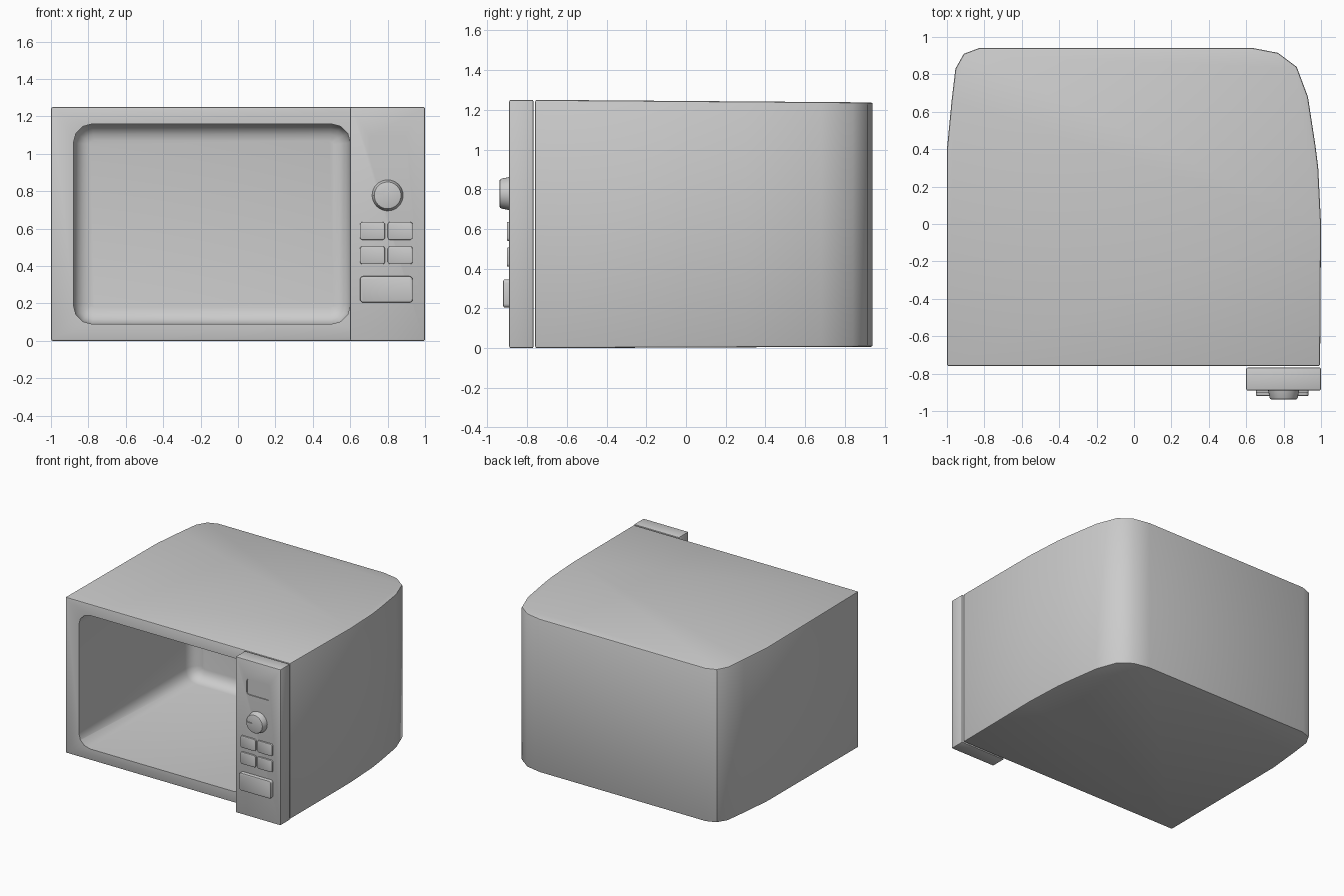
import bpy, bmesh, math

if "Cube" in bpy.data.objects:
    bpy.data.objects.remove(bpy.data.objects["Cube"])


def add_object(name, bm):
    bmesh.ops.recalc_face_normals(bm, faces=bm.faces)
    mesh = bpy.data.meshes.new(name)
    bm.to_mesh(mesh)
    bm.free()
    obj = bpy.data.objects.new(name, mesh)
    bpy.context.collection.objects.link(obj)
    return obj


def activate(obj):
    bpy.ops.object.select_all(action='DESELECT')
    obj.select_set(True)
    bpy.context.view_layer.objects.active = obj


def smooth(obj, angle=35):
    activate(obj)
    bpy.ops.object.shade_smooth_by_angle(angle=math.radians(angle))


def cut(obj, cutter):
    mod = obj.modifiers.new("cut", 'BOOLEAN')
    mod.operation, mod.solver, mod.object = 'DIFFERENCE', 'EXACT', cutter
    activate(obj)
    bpy.ops.object.modifier_apply(modifier=mod.name)
    bpy.data.objects.remove(cutter)


def rounded_rect(x0, x1, z0, z1, r, seg=3):
    pts = []
    corners = [(x1 - r, z1 - r), (x0 + r, z1 - r), (x0 + r, z0 + r), (x1 - r, z0 + r)]
    for k, (cx, cz) in enumerate(corners):
        for i in range(seg + 1):
            a = math.pi / 2 * (k + i / seg)
            pts.append((cx + r * math.cos(a), cz + r * math.sin(a)))
    return pts


def front_prism(name, pts, y0, y1, bevel=0, bevel_y=None, seg=2):
    """Extrude an (x, z) outline along y and round the rim at bevel_y."""
    bm = bmesh.new()
    a = [bm.verts.new((x, y0, z)) for x, z in pts]
    b = [bm.verts.new((x, y1, z)) for x, z in pts]
    n = len(pts)
    bm.faces.new(a)
    bm.faces.new(b[::-1])
    for i in range(n):
        bm.faces.new((a[i], b[i], b[(i + 1) % n], a[(i + 1) % n]))
    if bevel:
        rim = [e for e in bm.edges if all(abs(v.co.y - bevel_y) < 1e-5 for v in e.verts)]
        bmesh.ops.bevel(bm, geom=rim, offset=bevel, segments=seg, profile=0.5,
                        affect='EDGES', clamp_overlap=True)
    return add_object(name, bm)


# Casing: asymmetric plan outline, slightly tapering to the back
plan = [(-1, -0.76), (0.995, -0.76), (1, 0), (0.985, 0.3), (0.97, 0.42), (0.93, 0.68),
        (0.87, 0.84), (0.77, 0.915), (0.64, 0.94), (-0.83, 0.94), (-0.91, 0.91),
        (-0.955, 0.83), (-0.975, 0.66), (-1, 0.4)]
bm = bmesh.new()
rings = []
for top in (0, 1):
    ring = []
    for x, y in plan:
        t = (y + 0.76) / 1.7
        ring.append(bm.verts.new((x, y, 1.25 - 0.013 * t if top else 0.007 * t)))
    rings.append(ring)
    bm.faces.new(ring)
for i in range(len(plan)):
    j = (i + 1) % len(plan)
    bm.faces.new((rings[0][i], rings[0][j], rings[1][j], rings[1][i]))
bmesh.ops.recalc_face_normals(bm, faces=bm.faces)
sharp = [e for e in bm.edges if e.calc_face_angle() > 1.0]
bmesh.ops.bevel(bm, geom=sharp, offset=0.01, segments=2, profile=0.5, affect='EDGES')
casing = add_object("casing", bm)

# Cooking cavity with a rounded back
cavity = front_prism("cavity_cutter", rounded_rect(-0.88, 0.6, 0.09, 1.16, 0.1),
                     -0.85, 0.68, 0.09, 0.68, 4)
cut(casing, cavity)
smooth(casing)

# Control panel with a recessed display
bm = bmesh.new()
bmesh.ops.create_cube(bm, size=1)
for v in bm.verts:
    v.co = (0.8 + v.co.x * 0.4, -0.829 + v.co.y * 0.122, 0.625 + v.co.z * 1.25)
bmesh.ops.bevel(bm, geom=bm.edges[:], offset=0.008, segments=2, profile=0.5, affect='EDGES')
panel = add_object("control_panel", bm)
cut(panel, front_prism("display_cutter", rounded_rect(0.7, 0.905, 0.975, 1.1, 0.02),
                       -0.95, -0.882))
smooth(panel)

# Dial with a pointer notch
dial_pts = [(0.8 + 0.085 * math.cos(i * math.tau / 32), 0.778 + 0.085 * math.sin(i * math.tau / 32))
            for i in range(32)]
dial = front_prism("dial", dial_pts, -0.938, -0.88)
for v in dial.data.vertices:
    if v.co.y < -0.93:
        v.co.x = 0.8 + (v.co.x - 0.8) * 0.86
        v.co.z = 0.778 + (v.co.z - 0.778) * 0.86
bm = bmesh.new()
bm.from_mesh(dial.data)
rim = [e for e in bm.edges if all(v.co.y < -0.93 for v in e.verts)]
bmesh.ops.bevel(bm, geom=rim, offset=0.007, segments=2, profile=0.5, affect='EDGES')
bm.to_mesh(dial.data)
bm.free()
cut(dial, front_prism("notch_cutter", [(0.733, 0.799), (0.733, 0.779), (0.78, 0.78), (0.78, 0.788)],
                      -0.97, -0.93))
smooth(dial)

# Buttons: two rows of small ones and one large
for row, z in enumerate((0.54, 0.41)):
    for col, x in enumerate((0.652, 0.8)):
        smooth(front_prism(f"button_{row}_{col}", rounded_rect(x, x + 0.134, z, z + 0.096, 0.014),
                           -0.902, -0.88, 0.005, -0.902))
smooth(front_prism("large_button", rounded_rect(0.652, 0.934, 0.205, 0.346, 0.018),
                   -0.92, -0.88, 0.007, -0.92))
